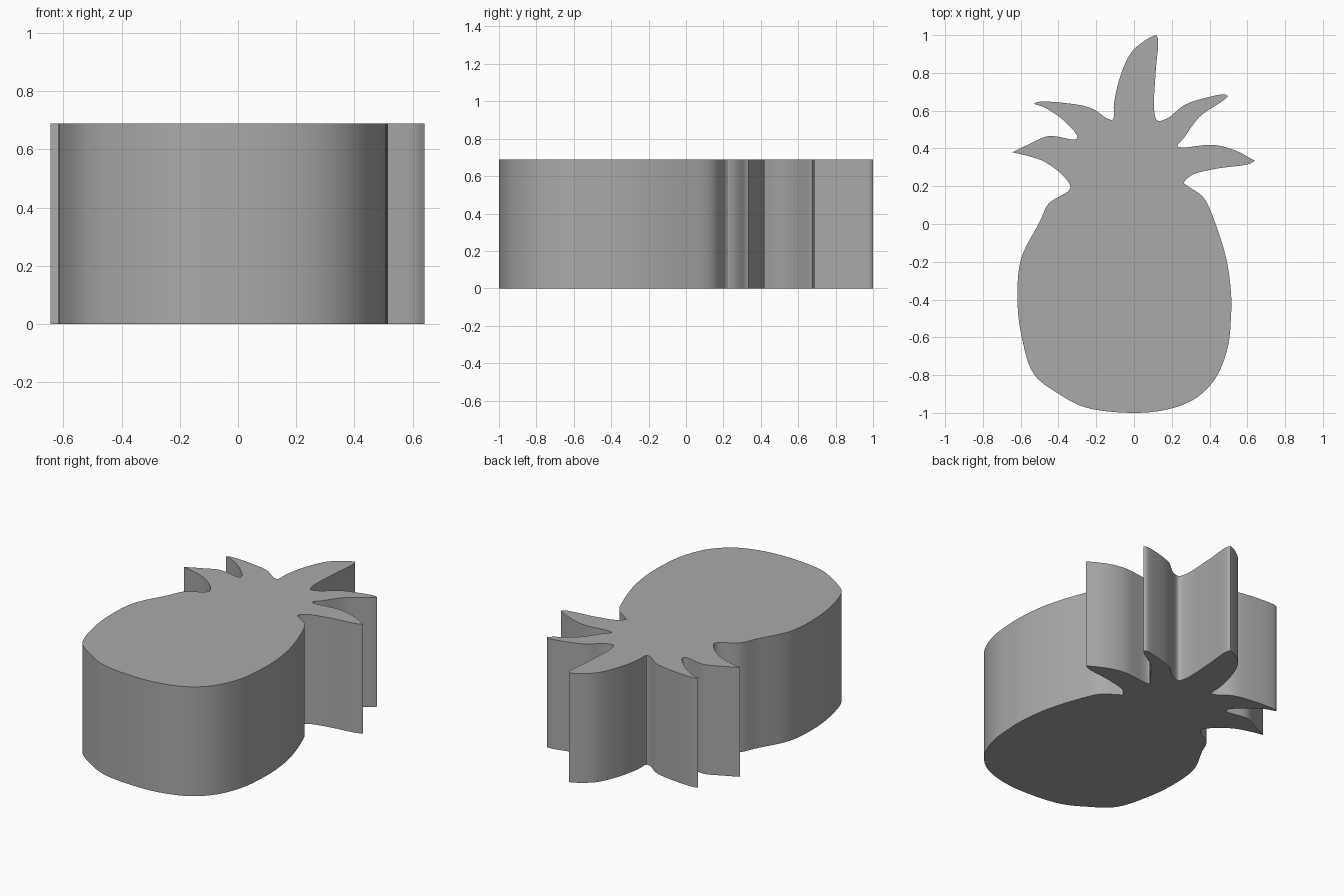
import bpy
import bmesh
from mathutils import Vector

HEIGHT = 0.69
STEPS = 6  # curve samples between two neighbouring profile points

# Remove the default cube only
default_cube = bpy.data.objects.get("Cube")
if default_cube:
    bpy.data.objects.remove(default_cube, do_unlink=True)

# Outline sections, clockwise; each one runs from one leaf tip to the next
left_notch = [(-.644, .38), (-.55, .425), (-.45, .466), (-.31, .448),
              (-.3, .463), (-.37, .546), (-.47, .615), (-.53, .636)]
upper_left_notch = [(-.53, .636), (-.51, .646), (-.37, .641), (-.225, .613),
                    (-.14, .557), (-.112, .553), (-.106, .636),
                    (-.077, .768), (-.013, .91), (.08, .985), (.117, 1)]
upper_right_notch = [(.117, 1), (.127, .98), (.114, .795), (.108, .59),
                     (.125, .547), (.178, .56), (.268, .63), (.4, .673),
                     (.48, .686), (.498, .677)]
right_notch = [(.498, .677), (.474, .655), (.347, .567), (.268, .461),
               (.23, .412), (.254, .405), (.416, .419), (.53, .392),
               (.64, .335)]
fruit_body = [(.64, .335), (.61, .318), (.426, .291), (.305, .258),
              (.265, .218), (.294, .195), (.368, .14), (.426, .016),
              (.49, -.19), (.514, -.37), (.514, -.48), (.495, -.66),
              (.426, -.825), (.32, -.927), (.18, -.981), (0, -1),
              (-.26, -.97), (-.405, -.895), (-.53, -.795), (-.596, -.59),
              (-.617, -.4), (-.598, -.185), (-.5, .01), (-.45, .11),
              (-.35, .173), (-.337, .2), (-.385, .265), (-.475, .33),
              (-.55, .357), (-.644, .38)]


def smooth_section(points):
    """Sample a centripetal spline through the points, leaving out the last."""
    pts = [Vector(p) for p in points]
    pts = [pts[0] * 2 - pts[1]] + pts + [pts[-1] * 2 - pts[-2]]
    samples = []
    for a, b, c, d in zip(pts, pts[1:], pts[2:], pts[3:]):
        ab, bc, cd = ((q - p).length ** .5 for p, q in ((a, b), (b, c), (c, d)))
        start = (b - a) / ab - (c - a) / (ab + bc) + (c - b) / bc
        end = (c - b) / bc - (d - b) / (bc + cd) + (d - c) / cd
        start, end = start * bc, end * bc
        for i in range(STEPS):
            t = i / STEPS
            samples.append(b + start * t
                           + (3 * (c - b) - 2 * start - end) * t ** 2
                           + (2 * (b - c) + start + end) * t ** 3)
    return samples


def make_material(name, colour):
    material = bpy.data.materials.new(name)
    material.use_nodes = True
    material.diffuse_color = colour
    shader = next(n for n in material.node_tree.nodes
                  if n.type == "BSDF_PRINCIPLED")
    shader.inputs["Base Color"].default_value = colour
    return material


def extrude_outline(name, outline, height, material):
    """Turn a closed flat outline into a solid slab standing on the ground."""
    mesh = bpy.data.meshes.new(name)
    bm = bmesh.new()
    base = bm.faces.new([bm.verts.new((p.x, p.y, 0)) for p in outline])
    result = bmesh.ops.extrude_face_region(bm, geom=[base],
                                           use_keep_orig=True)
    top = [v for v in result["geom"] if isinstance(v, bmesh.types.BMVert)]
    bmesh.ops.translate(bm, verts=top, vec=(0, 0, height))
    bmesh.ops.recalc_face_normals(bm, faces=bm.faces[:])
    bm.to_mesh(mesh)
    bm.free()
    mesh.materials.append(material)
    obj = bpy.data.objects.new(name, mesh)
    bpy.context.collection.objects.link(obj)
    return obj


# Pineapple slab: fruit and leaf crown in one extruded silhouette
outline = []
for section in (left_notch, upper_left_notch, upper_right_notch,
                right_notch, fruit_body):
    outline += smooth_section(section)
grey = make_material("plain grey", (.4, .4, .4, 1))
slab = extrude_outline("pineapple_slab", outline, HEIGHT, grey)

# Smooth walls with crisp rims and leaf tips
bpy.ops.object.select_all(action="DESELECT")
slab.select_set(True)
bpy.context.view_layer.objects.active = slab
bpy.ops.object.shade_smooth_by_angle()
